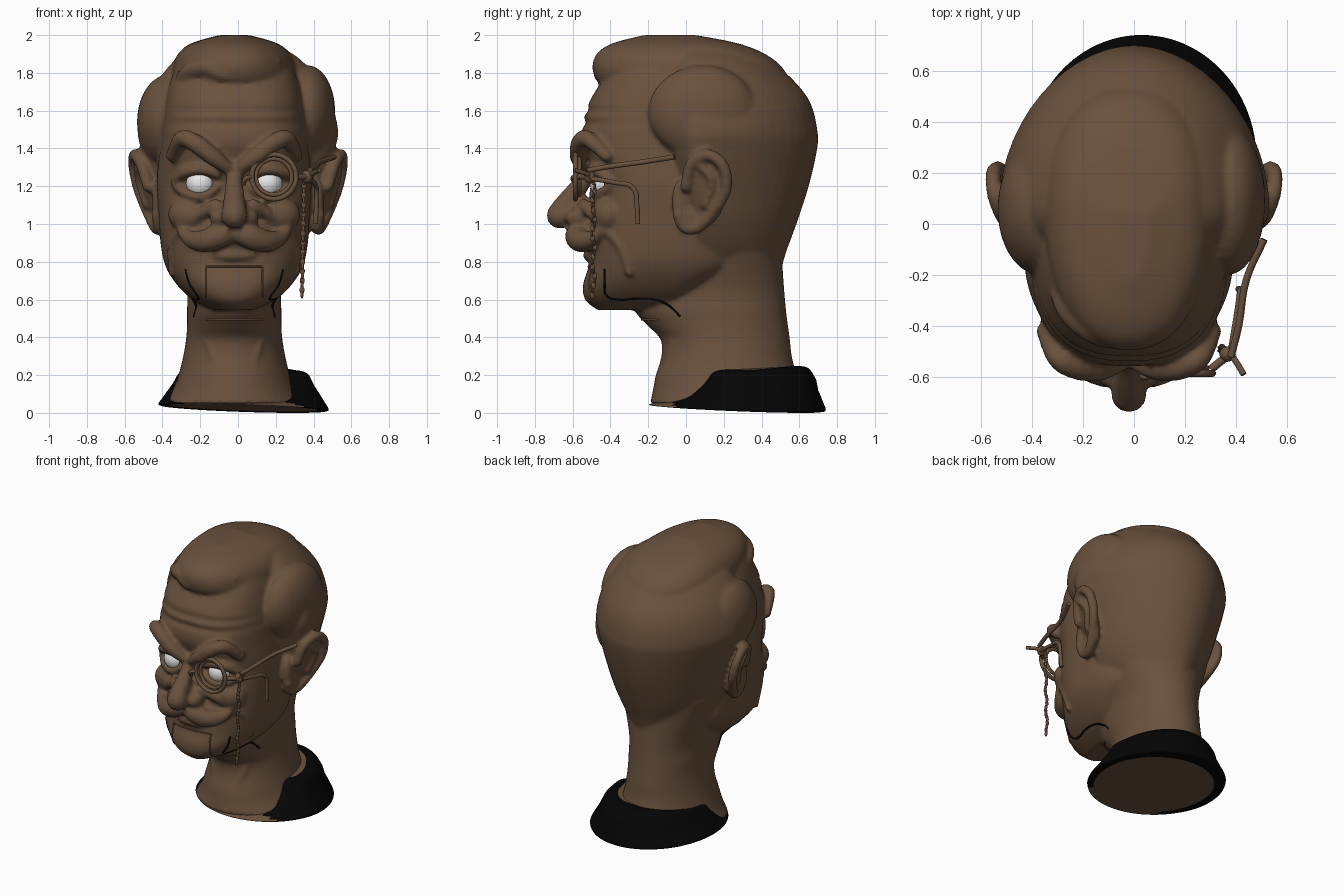
import bpy, bmesh, math
from mathutils import Vector, Matrix
from mathutils.bvhtree import BVHTree

cube = bpy.data.objects.get("Cube")
if cube:
    bpy.data.objects.remove(cube)


def material(name, colour):
    m = bpy.data.materials.new(name)
    m.use_nodes = True
    m.diffuse_color = (*colour, 1)
    m.node_tree.nodes["Principled BSDF"].inputs["Base Color"].default_value = (*colour, 1)
    return m


BROWN = material("warm brown", (0.142, 0.083, 0.047))
BLACK = material("black cloth", (0.0015, 0.0015, 0.0015))
WHITE = material("eye white", (0.8, 0.8, 0.8))


def add(name, data, mat):
    ob = bpy.data.objects.new(name, data)
    bpy.context.collection.objects.link(ob)
    data.materials.append(mat)
    return ob


def from_bmesh(name, bm, mat):
    me = bpy.data.meshes.new(name)
    bmesh.ops.recalc_face_normals(bm, faces=bm.faces)
    for f in bm.faces:
        f.smooth = len(f.verts) < 5
    bm.to_mesh(me)
    bm.free()
    return add(name, me, mat)


def smooth_path(points, steps):
    """Catmull-Rom curve through points of any dimension."""
    p = [Vector(q) for q in points]
    out = []
    for i in range(len(p) - 1):
        a, b, c, d = p[max(i - 1, 0)], p[i], p[i + 1], p[min(i + 2, len(p) - 1)]
        for k in range(steps):
            t = k / steps
            out.append(b + (c - a) * (t / 2) + (a * 2 - b * 5 + c * 4 - d) * (t * t / 2)
                       + (b * 3 - a - c * 3 + d) * (t ** 3 / 2))
    return out + [p[-1]]


def loft(bm, rows, cx, cy, power=2.0, sides=56):
    """Rows are (z, front y, back y, half width), smoothed between."""
    loops = []
    for z, front, back, half in smooth_path(rows, 4):
        loop = []
        for k in range(sides):
            t = math.tau * k / sides
            u, v = math.cos(t), math.sin(t)
            x = math.copysign(abs(u) ** (2 / power), u) * half
            y = math.copysign(abs(v) ** (2 / power), v) * (back - cy if v > 0 else cy - front)
            loop.append(bm.verts.new((cx + x, cy + y, z)))
        loops.append(loop)
    for lo, hi in zip(loops, loops[1:]):
        for k in range(sides):
            j = (k + 1) % sides
            bm.faces.new((lo[k], lo[j], hi[j], hi[k]))
    bm.faces.new(loops[0][::-1])
    bm.faces.new(loops[-1])


def ball(bm, centre, size, turn=Matrix()):
    m = Matrix.Translation(centre) @ turn @ Matrix.Diagonal((*size, 1))
    bmesh.ops.create_uvsphere(bm, u_segments=28, v_segments=18, radius=1, matrix=m)


def fold(bm, points, radius=0.03):
    """A tapering ridge of overlapping beads; points are (x, y, z) or (x, y, z, radius)."""
    for x, y, z, r in smooth_path([p if len(p) > 3 else (*p, radius) for p in points], 6):
        bmesh.ops.create_icosphere(bm, subdivisions=2, radius=r, matrix=Matrix.Translation((x, y, z)))


def tube(name, points, radius, mat=BROWN, closed=False):
    cu = bpy.data.curves.new(name, "CURVE")
    cu.dimensions = "3D"
    cu.bevel_depth = radius
    cu.bevel_resolution = 3
    cu.resolution_u = 6
    cu.use_fill_caps = True
    sp = cu.splines.new("BEZIER")
    sp.use_cyclic_u = closed
    sp.bezier_points.add(len(points) - 1)
    for bp, p in zip(sp.bezier_points, points):
        bp.co = p
        bp.handle_left_type = bp.handle_right_type = "AUTO"
    add(name, cu, mat)


MID = -0.02
skin = bmesh.new()
# neck and throat
loft(skin, [(.05, -.19, .62, .37), (.12, -.175, .6, .325), (.2, -.16, .585, .295), (.3, -.13, .56, .27),
            (.39, -.135, .55, .255), (.46, -.2, .54, .25), (.54, -.27, .53, .25), (.65, -.28, .52, .25),
            (.8, -.2, .51, .29), (1, -.1, .5, .36)], MID, .2)
# face with forehead creases
loft(skin, [(.545, -.47, -.2, .11), (.6, -.535, -.02, .22), (.68, -.545, .15, .305), (.78, -.515, .3, .365),
            (.9, -.51, .3, .39), (1.05, -.51, .3, .4), (1.2, -.48, .3, .41), (1.3, -.51, .3, .405),
            (1.42, -.555, .3, .39), (1.5, -.55, .3, .385), (1.53, -.53, .3, .38), (1.57, -.54, .3, .375),
            (1.6, -.515, .3, .37), (1.64, -.515, .3, .365), (1.75, -.45, .3, .34), (1.85, -.38, .3, .3)],
     MID, -.1, 2.5)
# back of the head with side hair
loft(skin, [(.74, .1, .5, .22), (.85, 0, .53, .32), (1, 0, .585, .4), (1.2, -.08, .65, .46),
            (1.4, -.16, .695, .515), (1.5, -.18, .695, .53), (1.65, -.18, .655, .49), (1.78, -.17, .55, .41),
            (1.88, -.13, .42, .32), (1.95, -.1, .3, .2)], 0, .06, 1.9)
ball(skin, (-.37, .06, 1.54), (.165, .26, .25))
ball(skin, (.37, .09, 1.59), (.145, .29, .25))
# swept top hair
loft(skin, [(1.7, -.4, .5, .29), (1.76, -.475, .54, .325), (1.84, -.495, .5, .325), (1.91, -.465, .4, .29),
            (1.96, -.38, .26, .22), (2, -.22, .05, .08)], -.02, .05, 2.2)
fold(skin, [(-.31, -.18, 1.74, .04), (-.26, -.33, 1.8, .05), (-.16, -.42, 1.83, .05), (-.06, -.45, 1.79, .04),
            (.1, -.42, 1.83, .04), (.2, -.32, 1.86, .03)])
# nose and muzzle
fold(skin, [(MID, -.49, 1.32, .045), (MID, -.55, 1.22, .048), (MID, -.63, 1.11, .062), (MID, -.668, 1.045, .072)])
ball(skin, (MID, -.55, 1.06), (.085, .11, .085))
ball(skin, (MID, -.42, .95), (.22, .14, .14))

for s in (-1, 1):
    def side(points):
        return [(MID + s * p[0], *p[1:]) for p in points]
    ball(skin, (MID + s * .08, -.575, 1.035), (.05, .065, .05))
    # angry brow, lids and eye bag
    fold(skin, side([(.04, -.55, 1.3, .035), (.12, -.57, 1.36, .048), (.21, -.56, 1.43, .05),
                     (.28, -.52, 1.45, .045), (.33, -.42, 1.36, .035)]))
    fold(skin, side([(.09, -.5, 1.26, .02), (.17, -.495, 1.29, .032), (.26, -.46, 1.275, .033), (.32, -.39, 1.22, .02)]))
    fold(skin, side([(.09, -.49, 1.19, .02), (.17, -.49, 1.145, .025), (.26, -.45, 1.165, .026), (.31, -.4, 1.2, .02)]))
    # cheek and smile fold
    ball(skin, (MID + s * .23, -.4, 1.05), (.12, .1, .1))
    fold(skin, side([(.1, -.54, 1.1, .035), (.18, -.49, 1.05, .035), (.28, -.42, .97, .03),
                     (.33, -.34, .87, .025), (.33, -.3, .74, .02)]))
    # moustache and lip
    fold(skin, side([(.01, -.56, .965, .05), (.08, -.575, .935, .068), (.16, -.55, .91, .062),
                     (.23, -.5, .92, .045), (.275, -.46, .96, .028), (.29, -.45, 1, .018)]))
    fold(skin, side([(0, -.515, .835, .032), (.07, -.505, .835, .03), (.13, -.48, .85, .018)]))
    # neck tendon
    fold(skin, side([(.2, .05, .6, .03), (.15, -.03, .45, .03), (.11, -.08, .3, .03), (.06, -.145, .1, .022)]))
    # ear bowl, rim, lobe and inner fold
    turn = Matrix.Rotation(-s * .3, 4, "Z") @ Matrix.Rotation(s * .25, 4, "Y")
    ball(skin, (s * .47, .1, 1.18), (.035, .11, .19), turn)
    rim = [(0, 1.2), (.03, 1.32), (.12, 1.365), (.2, 1.3), (.21, 1.18), (.14, 1.06), (.06, .98), (-.01, .985), (-.04, 1.05)]
    inner = [(.08, 1.3), (.14, 1.22), (.1, 1.1)]
    for line, out, thick in ((rim, .45, .033), (inner, .46, .022)):
        fold(skin, [(s * (out + .25 * (y + z - 1.1)), y, z) for y, z in line], thick)
    ball(skin, (s * .42, -.03, 1.12), (.035, .045, .12))
    ball(skin, (s * .425, .03, 1.04), (.03, .06, .07))

# fuse the flesh into one surface
head = from_bmesh("head", skin, BROWN)
remesh = head.modifiers.new("fuse", "REMESH")
remesh.mode = "VOXEL"
remesh.voxel_size = .013
remesh.use_smooth_shade = True
soften = head.modifiers.new("soften", "SMOOTH")
soften.factor = .5
soften.iterations = 4
bpy.context.view_layer.update()
fused = bmesh.new()
fused.from_object(head, bpy.context.evaluated_depsgraph_get())
surface = BVHTree.FromBMesh(fused)
fused.free()


def on_skin(starts, direction):
    hits = [surface.ray_cast(Vector(p), Vector(direction))[0] for p in starts]
    return [h for h in hits if h]


# dark jaw seam and thin frame of the movable chin, laid on the skin
for s, label in ((-1, "right"), (1, "left")):
    seam = ((-.43, .76), (-.43, .68), (-.42, .62), (-.36, .6), (-.26, .605), (-.16, .6), (-.08, .56), (-.03, .51))
    tube(label + "_jaw_seam", on_skin([(s, y, z) for y, z in seam], (-s, 0, 0)), .006, BLACK)
    edge = [(MID + s * .15, -1, .775 - .02 * i) for i in range(9)]
    tube(label + "_chin_edge", on_skin(edge, (0, 1, 0)), .005)
for name, z in (("chin_top_edge", .775), ("chin_bottom_edge", .493)):
    tube(name, on_skin([(MID + .03 * i, -1, z) for i in range(-5, 6)], (0, 1, 0)), .005)

# eyes
for s, label in ((-1, "right"), (1, "left")):
    bm = bmesh.new()
    ball(bm, (MID + s * .178, -.432, 1.215), (.077, .077, .077))
    from_bmesh(label + "_eye", bm, WHITE)

# base: cloth round the back and sides, bare skin in front and underneath
bm = bmesh.new()
loft(bm, [(.046, -.18, .64, .39), (.046, -.19, .735, .45), (.09, -.06, .725, .425), (.16, .04, .69, .375),
          (.22, .1, .645, .335), (.235, .15, .57, .26)], .03, .25, 2, 96)
for v in bm.verts:
    tilt = .045 * (v.co.y + .19) / .925 + .04 * (v.co.x - .03)
    raised = .1 * max(0, v.co.y - .35) if v.co.z > .15 else 0
    v.co.z += raised - tilt * (1 - v.co.z / .3)
base = from_bmesh("collar", bm, BROWN)
base.data.materials.append(BLACK)
for f in base.data.polygons:
    f.material_index = int(len(f.vertices) == 4 and f.center.y > -.06)

# eyepiece rings, hinge and arms
for name, radius, thick, y in (("eyepiece_outer_ring", .117, .014, -.585), ("eyepiece_inner_ring", .095, .012, -.565)):
    tube(name, [(.19 + radius * math.cos(t * math.tau / 12), y, 1.25 + radius * math.sin(t * math.tau / 12))
                for t in range(12)], thick, closed=True)
tube("nose_clip", [(.075, -.585, 1.25), (.04, -.6, 1.24), (.03, -.58, 1.21)], .012)
tube("hinge_bar", [(.3, -.57, 1.25), (.35, -.53, 1.25), (.39, -.5, 1.25)], .016)
tube("hinge_prong", [(.37, -.5, 1.25), (.4, -.54, 1.27), (.43, -.59, 1.285)], .012)
tube("temple_arm", [(.38, -.52, 1.285), (.41, -.4, 1.305), (.44, -.22, 1.33), (.51, -.06, 1.355)], .014)
tube("lower_arm", [(.38, -.5, 1.24), (.4, -.38, 1.22), (.415, -.28, 1.19), (.415, -.26, 1.1), (.41, -.255, 1)], .013)
bm = bmesh.new()
ball(bm, (.365, -.51, 1.25), (.03, .03, .035))
from_bmesh("hinge_knob", bm, BROWN)

# hanging chain of alternating links
bm = bmesh.new()
for i in range(25):
    wide = .013 if i % 2 else .008
    ball(bm, (.35 - .012 * i / 25, -.49 + .008 * math.sin(i), 1.225 - i * .025), (wide, .02 - wide, .02))
from_bmesh("chain", bm, BROWN)
